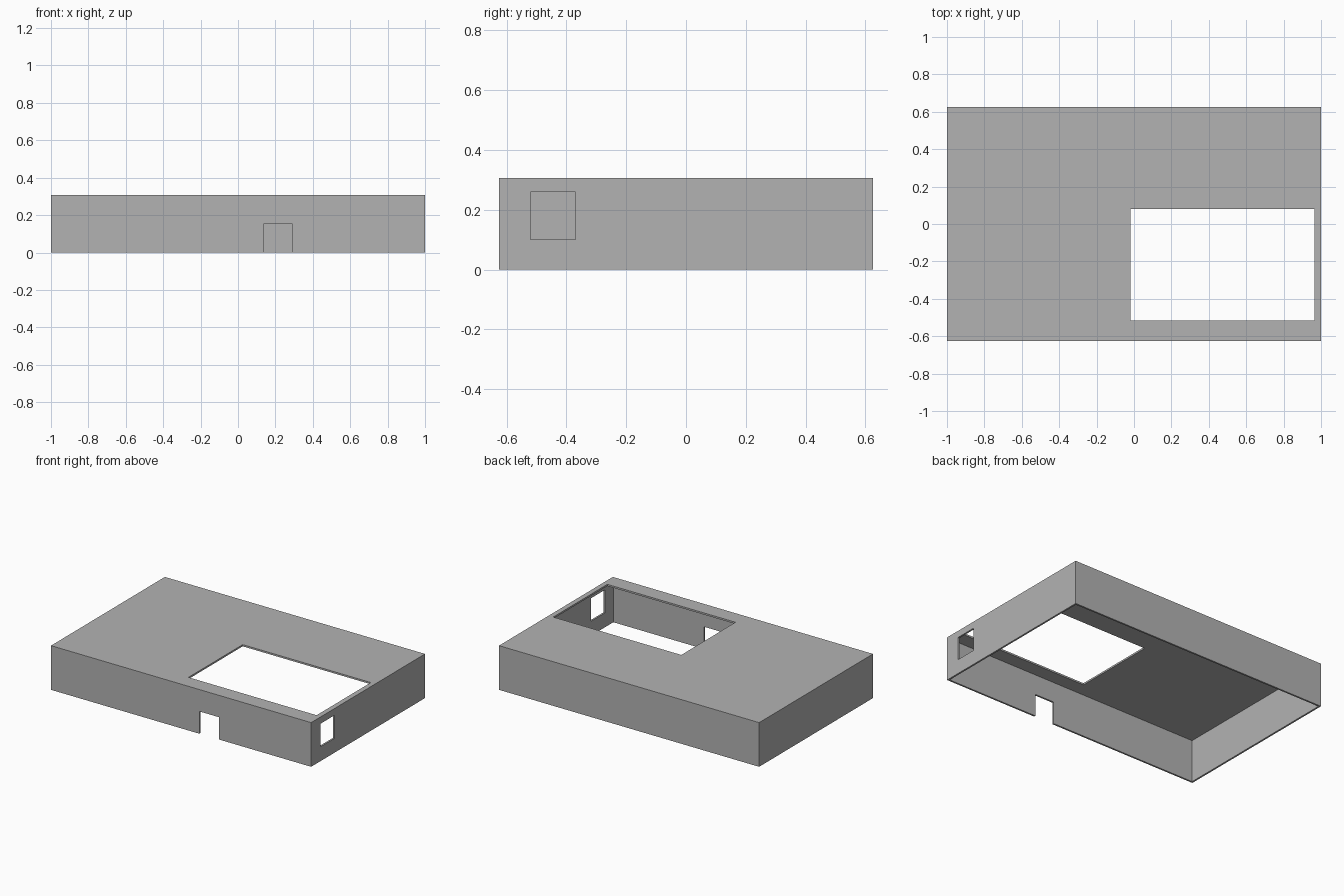
import bpy

cube = bpy.data.objects.get("Cube")
if cube:
    bpy.data.objects.remove(cube, do_unlink=True)

WIDTH, DEPTH, HEIGHT, WALL = 2.0, 1.25, 0.307, 0.012
X, Y = WIDTH / 2, DEPTH / 2

grey = bpy.data.materials.new("plain grey")
grey.use_nodes = True
grey.diffuse_color = (0.45, 0.45, 0.45, 1)
grey.node_tree.nodes["Principled BSDF"].inputs["Base Color"].default_value = grey.diffuse_color


def box(name, low, high):
    """Box spanning two opposite corners."""
    bpy.ops.mesh.primitive_cube_add(size=1)
    obj = bpy.context.object
    obj.name = name
    for v in obj.data.vertices:
        v.co = [high[i] if v.co[i] > 0 else low[i] for i in range(3)]
    obj.data.materials.append(grey)
    return obj


def cut(target, name, low, high):
    """Subtract a box from the target, then discard the cutter."""
    cutter = box(name, low, high)
    cutter.hide_render = True
    mod = target.modifiers.new(name, "BOOLEAN")
    mod.operation = "DIFFERENCE"
    mod.solver = "EXACT"
    mod.object = cutter
    bpy.context.view_layer.objects.active = target
    bpy.ops.object.modifier_apply(modifier=mod.name)
    bpy.data.objects.remove(cutter, do_unlink=True)


# Thin-walled lid, open underneath
cover = box("enclosure_cover", (-X, -Y, 0), (X, Y, HEIGHT))
cut(cover, "hollow", (-X + WALL, -Y + WALL, -0.1), (X - WALL, Y - WALL, HEIGHT - WALL))

# Display opening in the top
cut(cover, "top_opening", (-0.02, -0.515, HEIGHT - 0.05), (0.965, 0.08, HEIGHT + 0.1))

# Cable notch at the bottom of the front wall
cut(cover, "front_notch", (0.14, -Y - 0.1, -0.1), (0.29, -Y + 0.05, 0.155))

# Port window in the left (+x) wall
cut(cover, "side_window", (X - 0.05, -0.52, 0.1), (X + 0.1, -0.37, 0.26))
